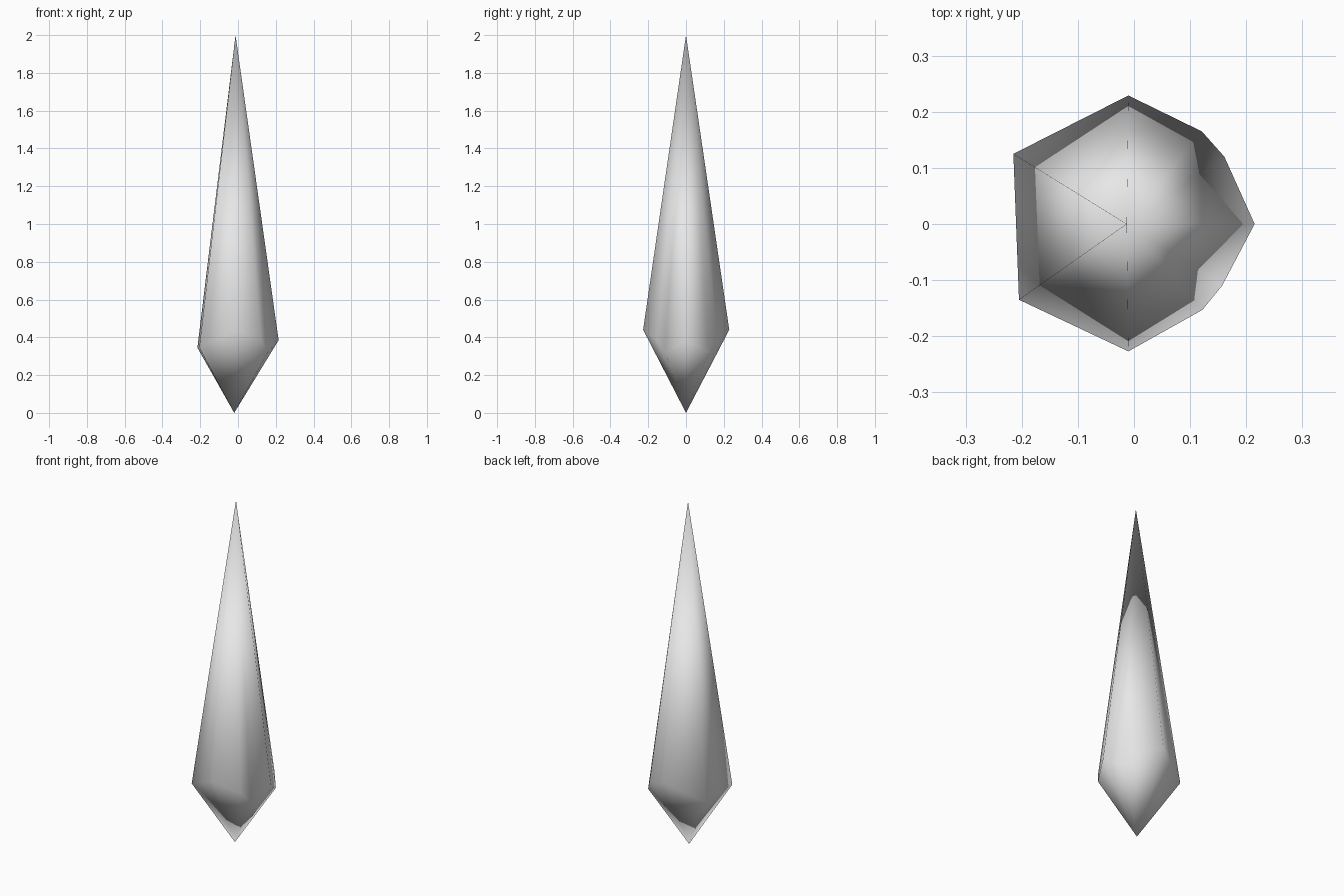
import bpy
import bmesh

cube = bpy.data.objects.get("Cube")
if cube:
    bpy.data.objects.remove(cube, do_unlink=True)

# Single grey stone colour
grey = bpy.data.materials.new("stone_grey")
grey.use_nodes = True
color = (0.8, 0.8, 0.8, 1)
grey.diffuse_color = color
grey.node_tree.nodes["Principled BSDF"].inputs["Base Color"].default_value = color

# Uneven girdle, counter-clockwise from the front left corner
girdle = [
    (-0.205, -0.135, 0.345),
    (-0.01, -0.227, 0.44),
    (0.122, -0.153, 0.385),
    (0.157, -0.11, 0.32),
    (0.215, 0.0, 0.385),
    (0.161, 0.12, 0.32),
    (0.121, 0.165, 0.385),
    (-0.01, 0.229, 0.44),
    (-0.215, 0.125, 0.345),
]

# Long upper spike and short lower point share the girdle
bm = bmesh.new()
ring = [bm.verts.new(p) for p in girdle]
top = bm.verts.new((-0.013, 0, 2))
bottom = bm.verts.new((-0.02, 0, 0))
for i, a in enumerate(ring):
    b = ring[(i + 1) % len(ring)]
    bm.faces.new((a, b, top))
    bm.faces.new((b, a, bottom))
for face in bm.faces:
    face.smooth = True
bmesh.ops.recalc_face_normals(bm, faces=bm.faces)

mesh = bpy.data.meshes.new("crystal_shard")
bm.to_mesh(mesh)
bm.free()
mesh.materials.append(grey)
shard = bpy.data.objects.new("crystal_shard", mesh)
bpy.context.collection.objects.link(shard)
